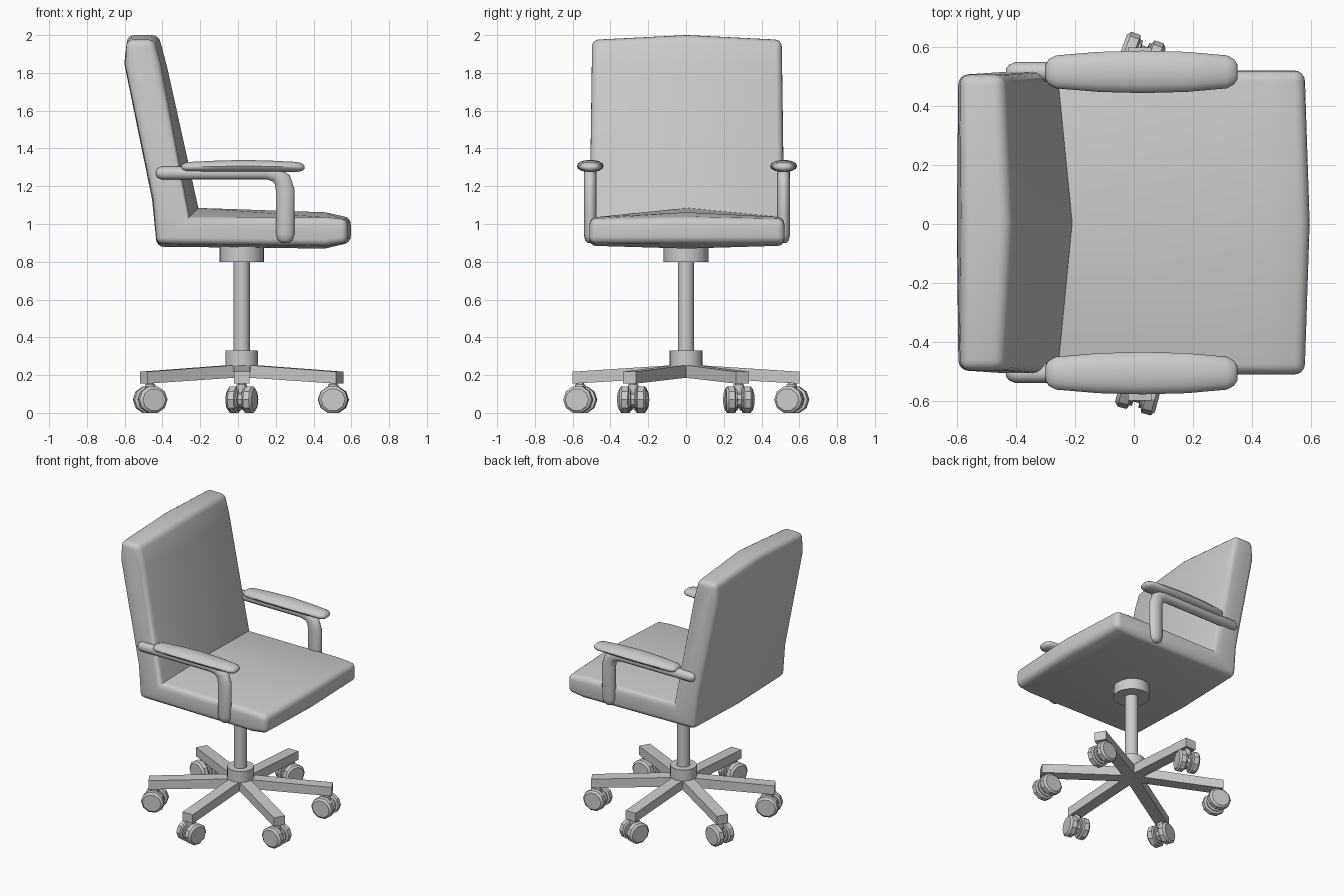
import bpy, bmesh
from math import radians, cos, sin, pi
from mathutils import Matrix, Vector

if "Cube" in bpy.data.objects:
    bpy.data.objects.remove(bpy.data.objects["Cube"])

CX = 0.02  # column axis


def finish(name, bm, smooth=35):
    bmesh.ops.recalc_face_normals(bm, faces=bm.faces)
    me = bpy.data.meshes.new(name)
    bm.to_mesh(me)
    bm.free()
    ob = bpy.data.objects.new(name, me)
    bpy.context.collection.objects.link(ob)
    if smooth:
        bpy.ops.object.select_all(action='DESELECT')
        ob.select_set(True)
        bpy.context.view_layer.objects.active = ob
        bpy.ops.object.shade_smooth_by_angle(angle=radians(smooth))
    return ob


def skin(bm, rings):
    """Bridge closed rings of points and cap both ends."""
    loops = [[bm.verts.new(p) for p in r] for r in rings]
    n = len(loops[0])
    for a, b in zip(loops, loops[1:]):
        for i in range(n):
            j = (i + 1) % n
            bm.faces.new((a[i], a[j], b[j], b[i]))
    bm.faces.new(loops[0])
    bm.faces.new(loops[-1])


def lathe(name, profile, sides, matrix, smooth=35):
    bm = bmesh.new()
    skin(bm, [[matrix @ Vector((r * cos(2 * pi * i / sides), r * sin(2 * pi * i / sides), z))
               for i in range(sides)] for r, z in profile])
    return finish(name, bm, smooth)


def sweep(name, stations, y, sides=14):
    """Elliptical tube along an x-z path; stations are (x, z, in-plane radius, y radius)."""
    rings = []
    for k, (x, z, h, w) in enumerate(stations):
        a, b = stations[max(k - 1, 0)], stations[min(k + 1, len(stations) - 1)]
        t = Vector((b[0] - a[0], 0, b[1] - a[1])).normalized()
        nrm = Vector((-t.z, 0, t.x))
        rings.append([Vector((x, y, z)) + nrm * h * sin(2 * pi * i / sides)
                      + Vector((0, w * cos(2 * pi * i / sides), 0)) for i in range(sides)])
    bm = bmesh.new()
    skin(bm, rings)
    return finish(name, bm, 50)


# Seat and backrest: one L-shaped cushion, side profile and puffed centre profile
side = [(-.43, .895), (.46, .885), (.58, .90), (.58, 1.025), (.46, 1.035), (-.26, 1.035),
        (-.41, 1.84), (-.445, 1.975), (-.59, 1.975), (-.597, 1.84), (-.45, 1.13)]
mid = [(-.43, .88), (.46, .87), (.597, .90), (.597, 1.035), (.46, 1.062), (-.21, 1.085),
       (-.375, 1.83), (-.42, 2.0), (-.585, 2.0), (-.602, 1.85), (-.455, 1.13)]
bm = bmesh.new()
half = lambda z: .517 - .014 * (z - .9)
skin(bm, [[Vector((x, .005 - half(z), z)) for x, z in side],
          [Vector((x, .005, z)) for x, z in mid],
          [Vector((x, .005 + half(z), z)) for x, z in side]])
bmesh.ops.recalc_face_normals(bm, faces=bm.faces)
edges = [e for e in bm.edges if e.is_convex and e.calc_face_angle() > .7]
bmesh.ops.bevel(bm, geom=edges, offset=.035, segments=4, profile=.5, affect='EDGES')
finish("seat_and_backrest", bm, 40)

# Armrests: bent support and tapered pad on each side
for label, s in (("right", -1), ("left", 1)):
    y = .005 + s * .512
    sweep(label + "_arm_support",
          [(-.435, 1.27, .012, .012), (-.425, 1.27, .026, .024), (-.405, 1.27, .034, .033),
           (.15, 1.27, .034, .034), (.20, 1.262, .040, .034), (.235, 1.235, .047, .034),
           (.25, 1.18, .051, .034), (.25, .945, .050, .034), (.25, .915, .040, .028),
           (.25, .90, .018, .014)], y)
    sweep(label + "_arm_pad",
          [(-.30, 1.30, .008, .025), (-.29, 1.30, .020, .043), (-.265, 1.302, .027, .056),
           (-.12, 1.305, .031, .068), (.03, 1.307, .033, .072), (.18, 1.305, .031, .068),
           (.315, 1.302, .027, .056), (.34, 1.30, .020, .043), (.352, 1.30, .008, .025)], y)

# Column, lower hub and seat collar
axis = Matrix.Translation((CX, 0, 0))
lathe("column", [(.043, .25), (.043, .85)], 24, axis)
lathe("base_hub", [(.087, .22), (.087, .33)], 24, axis)
lathe("seat_collar", [(.118, .80), (.118, .90)], 24, axis)

# Six-spoke base with twin-wheel casters; value is the wheel axle direction
casters = {30: 95, 90: -20, 150: 75, 210: 108, 270: -15, 330: 88}
for n, (ang, axle) in enumerate(casters.items(), 1):
    rot = axis @ Matrix.Rotation(radians(ang), 4, 'Z')
    bm = bmesh.new()
    skin(bm, [[rot @ Vector((x, yy, z)) for yy, z in
               ((-.04, lo), (.04, lo), (.04, hi), (-.04, hi))]
              for x, lo, hi in ((0, .19, .257), (.60, .155, .218))])
    finish(f"base_spoke_{n}", bm, 0)
    place = rot @ Matrix.Translation((.56, 0, 0))
    lathe(f"caster_stem_{n}", [(.028, .08), (.028, .15), (.02, .15), (.02, .18)], 12, place)
    wheel = (Matrix.Translation(place.translation + Vector((0, 0, .07)))
             @ Matrix.Rotation(radians(axle - 90), 4, 'Z')
             @ Matrix.Diagonal((1.06, 1, 1, 1)) @ Matrix.Rotation(pi / 2, 4, 'X'))
    prof = [(.060, .07), (.0736, .058), (.0736, .026), (.060, .020), (.060, .012), (.045, .010)]
    lathe(f"caster_wheels_{n}", [(r, -z) for r, z in prof] + prof[::-1], 10, wheel, 25)
